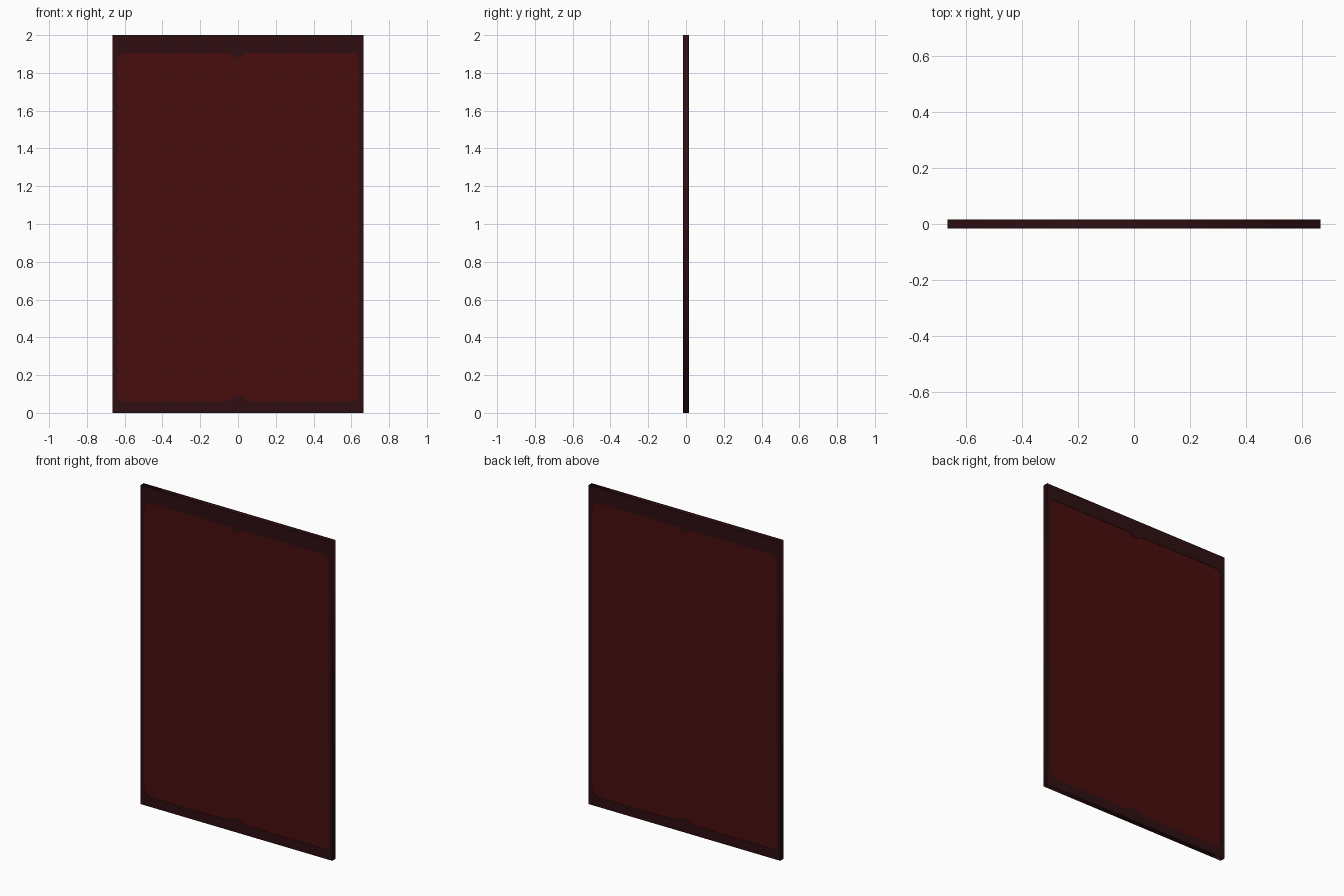
import bpy, math

if "Cube" in bpy.data.objects:
    bpy.data.objects.remove(bpy.data.objects["Cube"])

HALF_W, HEIGHT, HALF_T = 0.665, 2.0, 0.016


def material(name, srgb):
    m = bpy.data.materials.new(name)
    lin = [((c / 255 + 0.055) / 1.055) ** 2.4 if c > 10 else c / 255 / 12.92 for c in srgb]
    m.diffuse_color = (*lin, 1)
    m.use_nodes = True
    m.node_tree.nodes["Principled BSDF"].inputs["Base Color"].default_value = m.diffuse_color
    return m


frame_mat = material("dark maroon frame", (46, 14, 17))
panel_mat = material("deep red panel", (72, 13, 13))


def plate(name, outlines, half_thickness, mat):
    """Extruded flat plate in the xz plane; inner outlines become holes."""
    cu = bpy.data.curves.new(name, 'CURVE')
    cu.dimensions = '2D'
    cu.fill_mode = 'BOTH'
    cu.extrude = half_thickness
    for pts in outlines:
        sp = cu.splines.new('POLY')
        sp.points.add(len(pts) - 1)
        for p, (x, z) in zip(sp.points, pts):
            p.co = (x, z, 0, 1)
        sp.use_cyclic_u = True
    cu.materials.append(mat)
    ob = bpy.data.objects.new(name, cu)
    bpy.context.collection.objects.link(ob)
    ob.rotation_euler.x = math.pi / 2
    bpy.ops.object.select_all(action='DESELECT')
    ob.select_set(True)
    bpy.context.view_layer.objects.active = ob
    bpy.ops.object.convert(target='MESH')
    return bpy.context.object


def rect(w, z0, z1):
    return [(-w, z0), (w, z0), (w, z1), (-w, z1)]


# Opening: right half with rounded corners and centre notches, then mirrored
W, Z0, Z1, R = 0.638, 0.06, 1.905, 0.035
half = [(0.012, 0.088), (0.03, 0.077), (0.05, 0.066), (0.075, Z0)]
for cx, cz, start in ((W - R, Z0 + R, -90), (W - R, Z1 - R, 0)):
    for i in range(6):
        a = math.radians(start + 18 * i)
        half.append((cx + R * math.cos(a), cz + R * math.sin(a)))
half += [(0.04, Z1), (0.03, 1.893), (0.014, 1.882)]
opening = half + [(-x, z) for x, z in reversed(half)]

# Frame around the opening
plate("frame", [rect(HALF_W, 0, HEIGHT), opening], HALF_T, frame_mat)

# Panel set just below the frame faces, its edge hidden in the frame
plate("panel", [rect(W + 0.01, Z0 - 0.01, Z1 + 0.01)], HALF_T - 0.002, panel_mat)
